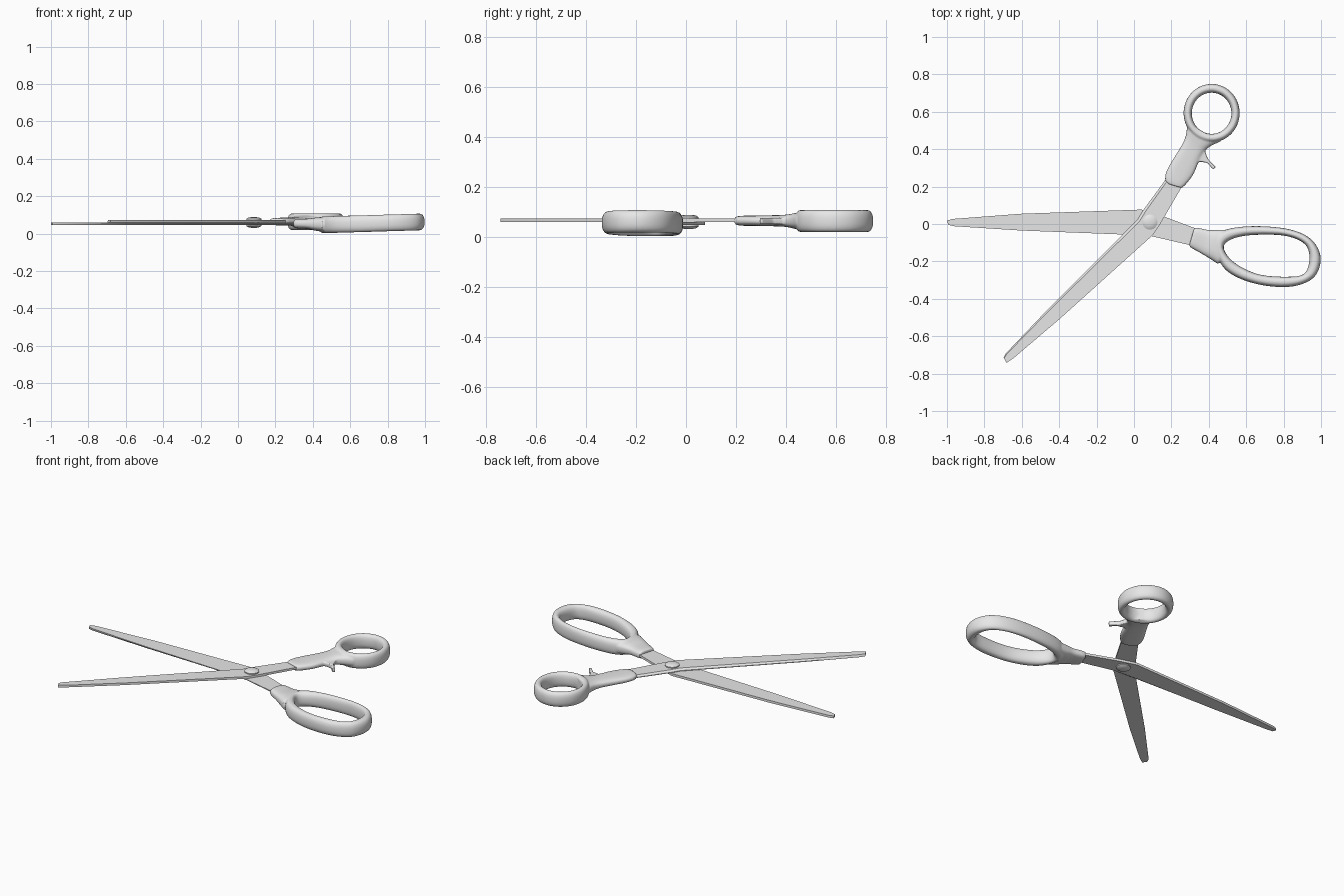
import bpy, bmesh, math
from mathutils import Vector

cube = bpy.data.objects.get("Cube")
if cube:
    bpy.data.objects.remove(cube)

grey = bpy.data.materials.new("plain grey")
grey.use_nodes = True
grey.diffuse_color = (0.8, 0.8, 0.8, 1)
grey.node_tree.nodes["Principled BSDF"].inputs["Base Color"].default_value = (0.8, 0.8, 0.8, 1)


def loft(bm, sections, closed=False):
    """Skin matching loops of points; cap the ends unless closed."""
    loops = [[bm.verts.new(p) for p in s] for s in sections]
    n = len(loops[0])
    pairs = list(zip(loops, loops[1:]))
    if closed:
        pairs.append((loops[-1], loops[0]))
    else:
        bm.faces.new(loops[0])
        bm.faces.new(loops[-1])
    for a, b in pairs:
        for i in range(n):
            j = (i + 1) % n
            bm.faces.new((a[i], a[j], b[j], b[i]))


def finish(bm, name):
    bmesh.ops.recalc_face_normals(bm, faces=bm.faces)
    mesh = bpy.data.meshes.new(name)
    bm.to_mesh(mesh)
    bm.free()
    mesh.materials.append(grey)
    obj = bpy.data.objects.new(name, mesh)
    bpy.context.collection.objects.link(obj)
    return obj


def smooth_by_angle(obj, degrees=30):
    bpy.ops.object.select_all(action='DESELECT')
    obj.select_set(True)
    bpy.context.view_layer.objects.active = obj
    bpy.ops.object.shade_smooth_by_angle(angle=math.radians(degrees))


def spline(rows, closed, steps=8):
    """Catmull-Rom interpolation of equal-length rows of numbers."""
    rows = [Vector(r) for r in rows]
    n = len(rows)
    pick = (lambda i: rows[i % n]) if closed else (lambda i: rows[min(max(i, 0), n - 1)])
    out = []
    for i in range(n if closed else n - 1):
        a, b, c, d = (pick(i + k) for k in (-1, 0, 1, 2))
        for s in range(steps):
            t = s / steps
            out.append(b + (c - a) * (t / 2) + (a * 2 - b * 5 + c * 4 - d) * (t * t / 2)
                       + (b * 3 - a - c * 3 + d) * (t ** 3 / 2))
    return out if closed else out + [rows[-1]]


def oval(p, q, z, half, power=1.0, sides=24):
    """Rounded upright section spanning p to q."""
    mid, arm = (p + q) / 2, (q - p) / 2
    pts = []
    for i in range(sides):
        a = 2 * math.pi * i / sides
        c, s = math.cos(a), math.sin(a)
        c = math.copysign(abs(c) ** power, c)
        s = math.copysign(abs(s) ** power, s)
        xy = mid + arm * c
        pts.append((xy.x, xy.y, z + half * s))
    return pts


def blade(name, stations, mate, outer):
    """Flat inner face at mate, ground bevel along the cutting edge."""
    bm = bmesh.new()
    sections = []
    for ex, ey, bx, by in stations:
        e, b = Vector((ex, ey)), Vector((bx, by))
        g = e.lerp(b, 0.12)
        lip = mate + (outer - mate) * 0.3
        sections.append([(*e, mate), (*e, lip), (*g, outer), (*b, outer), (*b, mate)])
    loft(bm, sections)
    smooth_by_angle(finish(bm, name))


def handle(name, ring, grip, ring_z, ring_half, spur=None):
    bm = bmesh.new()
    # finger loop from outer and inner outlines
    sections = []
    for r in spline(ring, True):
        p, q = Vector(r[:2]), Vector(r[2:])
        sections.append(oval(p, q, ring_z(p.x), ring_half, 0.85))
    loft(bm, sections, True)
    # grip from left and right edges, height and half thickness
    loft(bm, [oval(Vector(r[:2]), Vector(r[2:4]), r[4], r[5], 0.7) for r in spline(grip, False)])
    if spur:
        loft(bm, [[(x, y, z) for x, y in spur] for z in (0.05, 0.075)])
    obj = finish(bm, name)
    remesh = obj.modifiers.new("blend", 'REMESH')
    remesh.mode = 'VOXEL'
    remesh.voxel_size = 0.005
    remesh.use_smooth_shade = True
    soft = obj.modifiers.new("soften", 'SMOOTH')
    soft.factor = 0.5
    soft.iterations = 5


# Blades: cutting edge x, y and back x, y from the tip to the shank
blade("upper_blade", [
    (-0.697, -0.715, -0.682, -0.742), (-0.685, -0.692, -0.645, -0.718),
    (-0.46, -0.455, -0.4, -0.51), (0.02, 0.025, 0.1, -0.06),
    (0.05, 0.075, 0.14, 0.0), (0.2, 0.28, 0.28, 0.24)], 0.06, 0.073)
blade("lower_blade", [
    (-0.992, -0.005, -1.0, 0.018), (-0.96, -0.012, -0.97, 0.027),
    (-0.6, -0.035, -0.6, 0.055), (-0.06, -0.056, 0.04, 0.077),
    (0.085, -0.063, 0.16, 0.04), (0.33, -0.12, 0.36, -0.035)], 0.06, 0.046)

# Thumb handle: round loop, straight grip and a small spur
thumb_ring = []
for i in range(12):
    c, s = math.cos(i * math.pi / 6), math.sin(i * math.pi / 6)
    thumb_ring.append((0.415 + 0.15 * c, 0.593 + 0.156 * s, 0.415 + 0.106 * c, 0.592 + 0.11 * s))
handle("thumb_handle", thumb_ring, [
    (0.18, 0.215, 0.255, 0.192, 0.064, 0.017), (0.166, 0.24, 0.28, 0.215, 0.064, 0.02),
    (0.182, 0.3, 0.32, 0.27, 0.064, 0.021), (0.265, 0.44, 0.36, 0.365, 0.064, 0.024),
    (0.283, 0.51, 0.40, 0.41, 0.063, 0.033), (0.29, 0.54, 0.46, 0.44, 0.063, 0.038)],
    lambda x: 0.063, 0.044,
    [(0.33, 0.335), (0.39, 0.328), (0.422, 0.293), (0.438, 0.303),
     (0.395, 0.348), (0.38, 0.39), (0.34, 0.4)])

# Finger handle: long loop, tilted slightly upward to its end
handle("finger_handle", [
    (0.435, -0.12, 0.48, -0.13), (0.47, -0.04, 0.515, -0.085),
    (0.62, -0.012, 0.62, -0.06), (0.82, -0.026, 0.80, -0.062),
    (0.945, -0.08, 0.91, -0.105), (0.998, -0.18, 0.938, -0.18),
    (0.96, -0.287, 0.91, -0.265), (0.83, -0.336, 0.81, -0.282),
    (0.64, -0.317, 0.66, -0.267), (0.49, -0.245, 0.535, -0.205)], [
    (0.318, -0.035, 0.296, -0.11, 0.053, 0.02), (0.332, -0.02, 0.303, -0.125, 0.053, 0.025),
    (0.40, -0.032, 0.36, -0.158, 0.052, 0.028), (0.44, -0.032, 0.405, -0.185, 0.05, 0.036),
    (0.485, -0.03, 0.45, -0.215, 0.048, 0.041)],
    lambda x: 0.047 + 0.027 * (x - 0.45), 0.045)

# Pivot screw: one shaft with a low domed head on each side
bm = bmesh.new()
profile = [(0.012, 0.03), (0.03, 0.034), (0.04, 0.04), (0.04, 0.046),
           (0.04, 0.073), (0.04, 0.079), (0.03, 0.085), (0.012, 0.088)]
loft(bm, [[(0.085 + r * math.cos(a), 0.01 + r * math.sin(a), z)
           for a in (2 * math.pi * k / 32 for k in range(32))] for r, z in profile])
smooth_by_angle(finish(bm, "pivot_screw"), 50)
